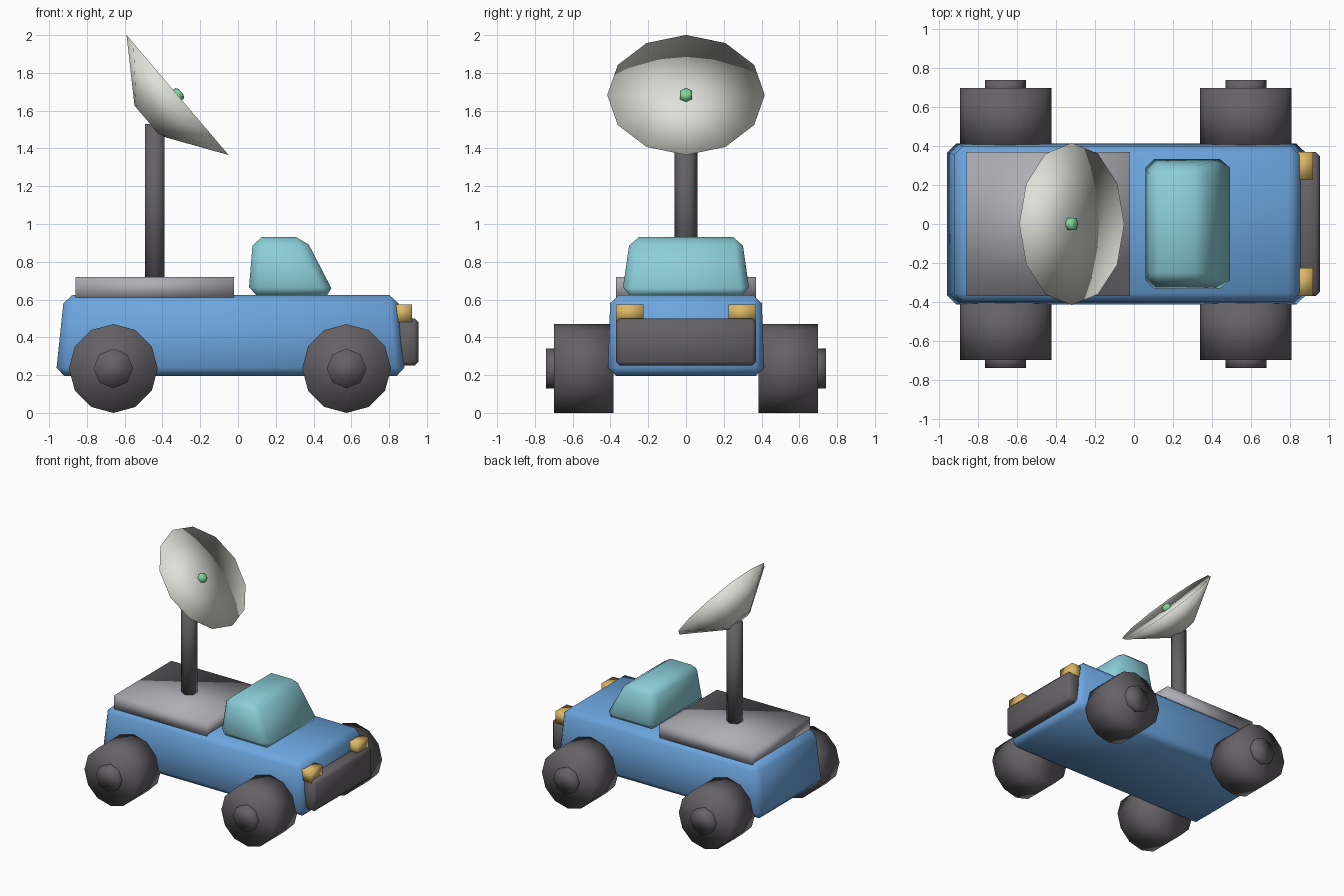
import bpy, bmesh, math
from mathutils import Matrix, Vector

cube = bpy.data.objects.get("Cube")
if cube:
    bpy.data.objects.remove(cube, do_unlink=True)


def material(name, r, g, b):
    m = bpy.data.materials.new(name)
    m.use_nodes = True
    m.diffuse_color = (r, g, b, 1)
    m.node_tree.nodes["Principled BSDF"].inputs["Base Color"].default_value = (r, g, b, 1)
    return m


BLUE = material("body blue", 0.15, 0.38, 0.74)
DARK = material("dark grey", 0.13, 0.12, 0.13)
TEAL = material("glass teal", 0.26, 0.62, 0.70)
PALE = material("dish off white", 0.74, 0.75, 0.69)
GREY = material("deck grey", 0.42, 0.42, 0.46)
YELLOW = material("lamp yellow", 0.72, 0.48, 0.13)
GREEN = material("feed green", 0.22, 0.68, 0.32)


def finish(name, bm, mat):
    bmesh.ops.recalc_face_normals(bm, faces=bm.faces)
    for f in bm.faces:
        f.smooth = True
    me = bpy.data.meshes.new(name)
    bm.to_mesh(me)
    bm.free()
    me.materials.append(mat)
    ob = bpy.data.objects.new(name, me)
    bpy.context.collection.objects.link(ob)
    return ob


def block(name, mat, bottom, top, bevel=0):
    """Tapered box; bottom and top are (x min, x max, y min, y max, z)."""
    bm = bmesh.new()
    bmesh.ops.create_cube(bm, size=2)
    for v in bm.verts:
        x0, x1, y0, y1, z = top if v.co.z > 0 else bottom
        v.co = (x1 if v.co.x > 0 else x0, y1 if v.co.y > 0 else y0, z)
    if bevel:
        bmesh.ops.bevel(bm, geom=bm.edges[:], offset=bevel, segments=1,
                        affect='EDGES', clamp_overlap=True)
    return finish(name, bm, mat)


def turned(name, mat, sides, profile, origin, axis, side_dir):
    """Solid of (radius, distance along axis) rings; radius 0 makes a centre point."""
    bm = bmesh.new()
    a = Vector(axis).normalized()
    u = Vector(side_dir).normalized()
    w = a.cross(u)
    rings = []
    for r, d in profile:
        c = Vector(origin) + a * d
        count = sides if r else 1
        angles = [2 * math.pi * i / sides for i in range(count)]
        rings.append([bm.verts.new(c + (u * math.cos(t) + w * math.sin(t)) * r) for t in angles])
    for lo, hi in zip(rings, rings[1:]):
        for i in range(sides):
            j = (i + 1) % sides
            if len(hi) == 1:
                bm.faces.new((lo[i], lo[j], hi[0]))
            else:
                bm.faces.new((lo[i], lo[j], hi[j], hi[i]))
    for ring in (rings[0], rings[-1]):
        if len(ring) > 1:
            bm.faces.new(ring)
    return finish(name, bm, mat)


# Body, cabin, rear deck and front bumper
block("body", BLUE, (-0.965, 0.885, -0.415, 0.415, 0.195),
      (-0.92, 0.845, -0.4, 0.4, 0.625), 0.045)
block("cabin", TEAL, (0.055, 0.515, -0.34, 0.34, 0.62),
      (0.08, 0.355, -0.295, 0.295, 0.93), 0.045)
block("rear_deck", GREY, (-0.86, -0.02, -0.37, 0.37, 0.6),
      (-0.86, -0.02, -0.37, 0.37, 0.72))
block("front_bumper", DARK, (0.84, 0.955, -0.37, 0.37, 0.25),
      (0.84, 0.955, -0.37, 0.37, 0.5), 0.02)

# Headlights, wheels and hubs on both sides
for side, s in (("left", 1), ("right", -1)):
    y0, y1 = sorted((s * 0.225, s * 0.37))
    block("headlight_" + side, YELLOW, (0.82, 0.92, y0, y1, 0.48), (0.82, 0.92, y0, y1, 0.575))
    for end, x in (("front", 0.575), ("rear", -0.66)):
        place = ((x, 0, 0.235), (0, s, 0), (0, 0, 1))
        turned(f"{end}_{side}_wheel", DARK, 12, [(0.235, 0.385), (0.235, 0.7)], *place)
        turned(f"{end}_{side}_hub", DARK, 8, [(0.105, 0.66), (0.105, 0.74)], *place)

# Mast
turned("mast", DARK, 6, [(0.06, 0.68), (0.06, 1.53)], (-0.44, 0, 0), (0, 0, 1), (0, 1, 0))

# Tilted dish with a shallow face, and its feed at the centre
tilt = ((-0.32, 0, 1.683), (0.762, 0, 0.648), (0.648, 0, -0.762))
turned("dish", PALE, 12, [(0.105, -0.21), (0.417, 0), (0, -0.015)], *tilt)
turned("dish_feed", GREEN, 6, [(0.036, -0.04), (0.036, 0.015), (0.02, 0.025)], *tilt)
